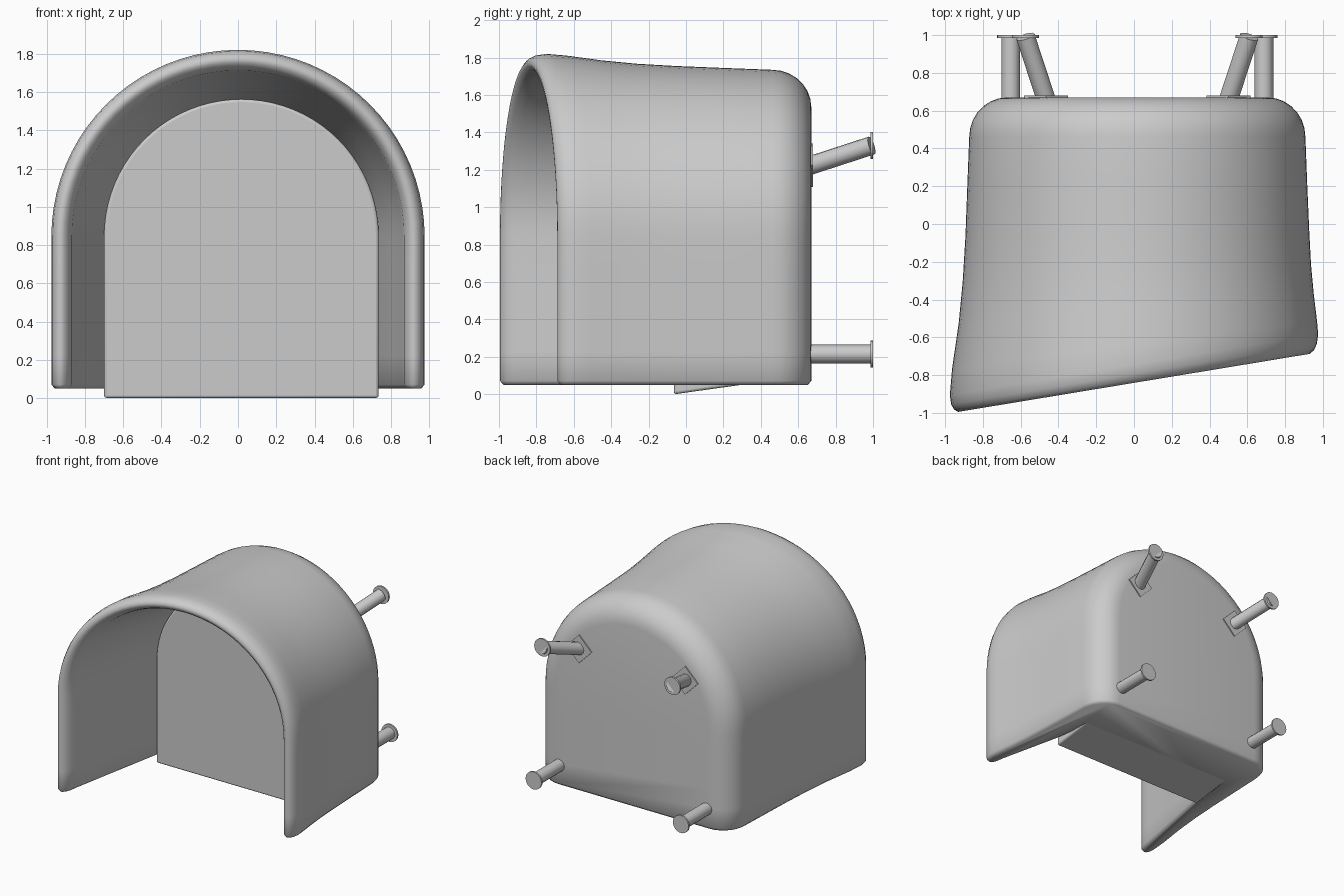
import bpy, bmesh, math
from mathutils import Vector, Matrix

if "Cube" in bpy.data.objects:
    bpy.data.objects.remove(bpy.data.objects["Cube"])

CX, CZ = 0.0175, 0.845      # centre of the back part, spring height of the arch


def arch(r, cx, z0, arc=40, straight=5):
    """Arch outline: up the left leg, over the half circle, down the right leg."""
    left = [(cx - r, z0 + (CZ - z0) * i / straight) for i in range(straight)]
    top = [(cx - r * math.cos(math.pi * i / arc), CZ + r * math.sin(math.pi * i / arc))
           for i in range(arc + 1)]
    right = [(2 * cx - x, z) for x, z in reversed(left)]
    return left + top + right


def finish(bm, name, angle=40):
    bmesh.ops.recalc_face_normals(bm, faces=bm.faces[:])
    me = bpy.data.meshes.new(name)
    bm.to_mesh(me)
    bm.free()
    ob = bpy.data.objects.new(name, me)
    bpy.context.collection.objects.link(ob)
    bpy.ops.object.select_all(action='DESELECT')
    ob.select_set(True)
    bpy.context.view_layer.objects.active = ob
    bpy.ops.object.shade_smooth_by_angle(angle=math.radians(angle))
    return ob


# Hood: rings (radius, centre x, y at x=0, slant) from cavity, over the rim, to the back
rings = [
    (0.700, CX, 0.10, 0), (0.725, CX, -0.06, 0), (0.795, 0.010, -0.40, 0.08),
    (0.858, 0, -0.71, 0.165), (0.868, 0, -0.775, 0.165), (0.885, 0, -0.815, 0.165),
    (0.908, 0, -0.838, 0.165), (0.930, 0, -0.841, 0.165), (0.952, 0, -0.826, 0.165),
    (0.968, 0, -0.795, 0.165), (0.975, 0, -0.745, 0.165), (0.966, 0.003, -0.64, 0.13),
    (0.940, 0.012, -0.45, 0.08), (0.922, 0.015, -0.26, 0.05), (0.910, CX, -0.05, 0.02),
    (0.900, CX, 0.20, 0)]
# rounded back edge
for i in range(8):
    a = math.pi / 2 * i / 7
    rings.append((0.69 + 0.20 * math.cos(a), CX, 0.46 + 0.21 * math.sin(a), 0))

bm = bmesh.new()
loops = [[bm.verts.new((x, y + k * x, z)) for x, z in arch(r, cx, 0.072)]
         for r, cx, y, k in rings]
for a, b in zip(loops, loops[1:]):
    for i in range(len(a) - 1):
        bm.faces.new((a[i], a[i + 1], b[i + 1], b[i]))
bm.faces.new(loops[0])
bm.faces.new(loops[-1])
# underside, with a softened lower edge
bottom = bm.faces.new([l[0] for l in loops] + [l[-1] for l in reversed(loops)])
bmesh.ops.recalc_face_normals(bm, faces=bm.faces[:])
bmesh.ops.inset_region(bm, faces=[bottom], thickness=0.018, use_even_offset=True)
for v in bottom.verts:
    v.co.z = 0.05
finish(bm, "hood", 55)

# Inner panel: thick arched block with a sloping underside
bm = bmesh.new()
front, back = [[bm.verts.new((x, y, z)) for x, z in arch(0.7175, CX, 0.0, straight=1)]
               for y in (-0.065, 0.40)]
back[0].co.z = back[-1].co.z = 0.065
n = len(front)
for i in range(n):
    j = (i + 1) % n
    bm.faces.new((front[i], front[j], back[j], back[i]))
bm.faces.new(front)
bm.faces.new(back)
panel = finish(bm, "inner_panel", 40)
bev = panel.modifiers.new("soft_edges", 'BEVEL')
bev.width, bev.segments, bev.limit_method = 0.015, 3, 'ANGLE'
bev.angle_limit = math.radians(40)


def rod(name, p, q, r, sides):
    """Cylinder from p to q."""
    p, q = Vector(p), Vector(q)
    d = q - p
    bm = bmesh.new()
    m = Matrix.Translation((p + q) / 2) @ d.to_track_quat('Z', 'Y').to_matrix().to_4x4()
    bmesh.ops.create_cone(bm, cap_ends=True, segments=sides, radius1=r, radius2=r,
                          depth=d.length, matrix=m)
    return finish(bm, name, 35)


# Rear mounts: two straight lower pegs, two splayed upper pegs on square plates
for side, s in (("left", -1), ("right", 1)):
    low, base, tip = CX + s * 0.67, CX + s * 0.483, CX + s * 0.592
    rod(side + "_lower_peg", (low, 0.64, 0.215), (low, 0.99, 0.215), 0.05, 12)
    rod(side + "_lower_foot", (low, 0.986, 0.215), (low, 1.0, 0.215), 0.072, 24)
    rod(side + "_upper_peg", (base, 0.66, 1.222), (tip, 0.992, 1.33), 0.05, 12)
    rod(side + "_upper_foot", (tip, 0.986, 1.33), (tip, 1.0, 1.33), 0.072, 24)
    rod(side + "_mount_plate", (base, 0.66, 1.225), (base, 0.679, 1.225), 0.116, 4)
